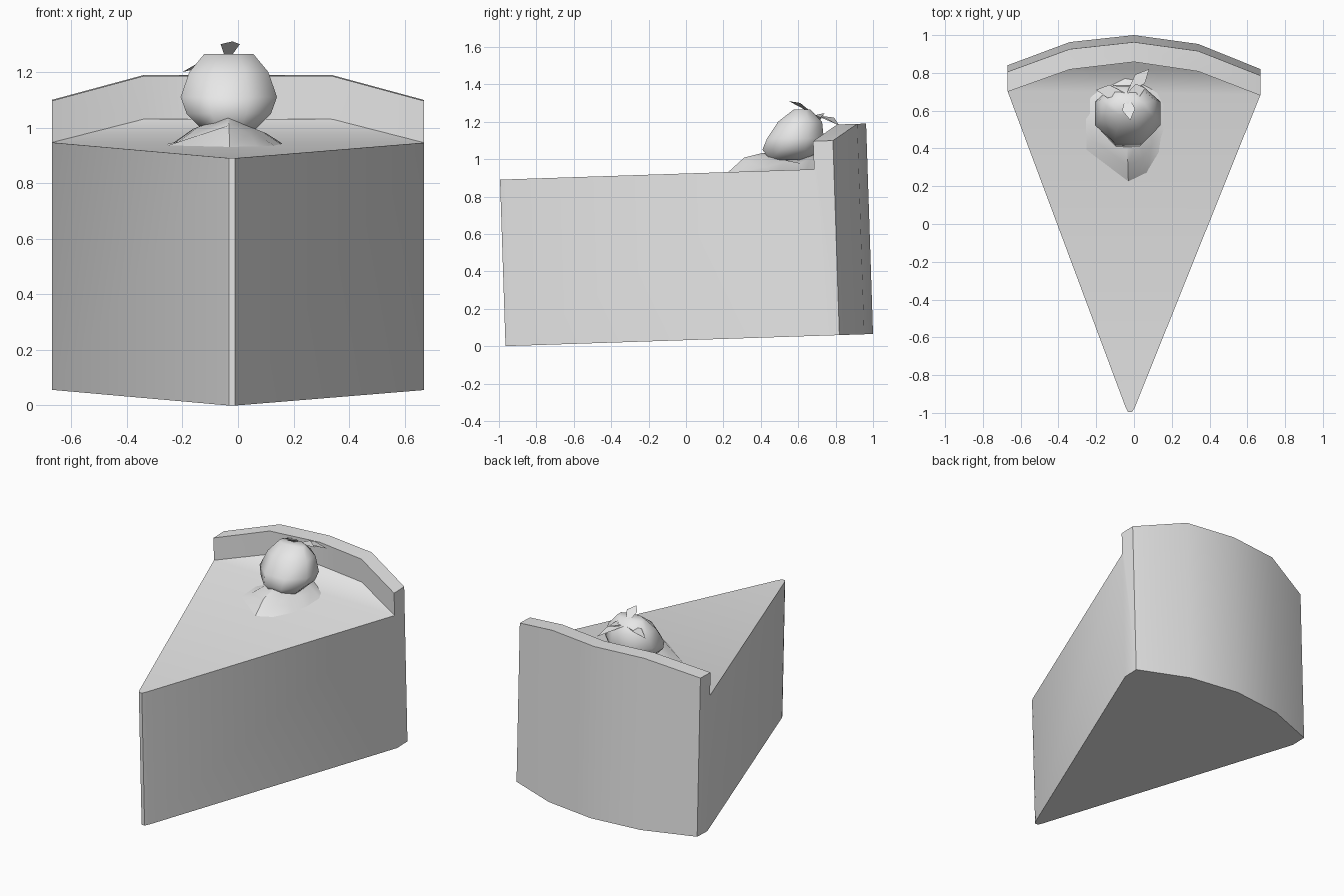
import bpy, bmesh, math
from mathutils import Vector

cube = bpy.data.objects.get("Cube")
if cube:
    bpy.data.objects.remove(cube, do_unlink=True)

grey = bpy.data.materials.new("plain_grey")
grey.use_nodes = True
grey.diffuse_color = (0.8, 0.8, 0.8, 1)
grey.node_tree.nodes["Principled BSDF"].inputs["Base Color"].default_value = (0.8, 0.8, 0.8, 1)


def finish(bm, name, angle):
    """Turn a bmesh into a named, shaded object."""
    bmesh.ops.recalc_face_normals(bm, faces=bm.faces)
    mesh = bpy.data.meshes.new(name)
    bm.to_mesh(mesh)
    bm.free()
    mesh.materials.append(grey)
    obj = bpy.data.objects.new(name, mesh)
    bpy.context.collection.objects.link(obj)
    bpy.ops.object.select_all(action="DESELECT")
    obj.select_set(True)
    bpy.context.view_layer.objects.active = obj
    bpy.ops.object.shade_smooth_by_angle(angle=math.radians(angle))
    return obj


def loft(bm, rings, cap_start=True, cap_end=True):
    """Skin a list of equal closed rings."""
    loops = [[bm.verts.new(p) for p in ring] for ring in rings]
    for a, b in zip(loops, loops[1:]):
        for i in range(len(a)):
            j = (i + 1) % len(a)
            bm.faces.new((a[i], a[j], b[j], b[i]))
    if cap_start:
        bm.faces.new(loops[0])
    if cap_end:
        bm.faces.new(loops[-1])


# Cake wedge with a raised rim, leaning slightly
bm = bmesh.new()
TILT = 0.033


def row(points, z, rise=0.0):
    verts = []
    for x, y in points:
        h = z + (rise if abs(x) < 0.5 and y > 0.5 else 0)
        verts.append(bm.verts.new((x, y - TILT * h, h + TILT * (y + 0.97))))
    return verts


def arc(side, mid, centre):
    pts = [(0.67, side), (0.34, mid), (0, centre), (-0.34, mid), (-0.67, side)]
    return [(x, y - 0.015 * x) for x, y in pts]


tip = [(-0.045, -0.94), (-0.032, -0.965), (-0.01, -0.965), (0.005, -0.94)]
inner, outer = arc(0.724, 0.85, 0.895), arc(0.83, 0.958, 1.0)
ends = [inner[0], inner[-1]]
tip_low, tip_top = row(tip, 0), row(tip, 0.89)
end_low, out_low = row(ends, 0), row(outer, 0)
in_top = row(inner, 0.89, 0.08)
rim_in, rim_out = row(inner, 1.04, 0.085), row(outer, 1.04, 0.085)

bm.faces.new(tip_low + [end_low[0]] + out_low + [end_low[1]])
bm.faces.new(tip_top + [in_top[0], in_top[-1]])
bm.faces.new(in_top)
wall_low = [end_low[1]] + tip_low + [end_low[0]]
wall_top = [in_top[-1]] + tip_top + [in_top[0]]
for low, top in ((wall_low, wall_top), (out_low, rim_out), (in_top, rim_in), (rim_in, rim_out)):
    for i in range(len(low) - 1):
        bm.faces.new((low[i], low[i + 1], top[i + 1], top[i]))
for e, k in ((0, 0), (1, -1)):
    bm.faces.new((end_low[e], out_low[k], rim_out[k], rim_in[k], in_top[k]))
finish(bm, "cake_slice", 50)

# Cream dollop under the fruit
bm = bmesh.new()
outline = [(-0.03, 0.225), (0.07, 0.27), (0.14, 0.37), (0.25, 0.46), (0.28, 0.66),
           (0.12, 0.78), (-0.05, 0.82), (-0.31, 0.70), (-0.27, 0.40)]
rings = [[(x, y, 0.93) for x, y in outline]]
for s, peak in ((0.75, 1.015), (0.45, 1.04)):
    ring = []
    for x, y in outline:
        px, py = -0.04 + (x + 0.04) * s, 0.57 + (y - 0.57) * s
        ring.append((px, py, peak - 0.4 * abs(px + 0.05)))
    rings.append(ring)
loft(bm, rings)
finish(bm, "cream_dollop", 40)

# Faceted berry: each ring is height, centre y, x radius, y radius
bm = bmesh.new()
sections = [(0.995, 0.54, 0.10, 0.09), (1.05, 0.57, 0.155, 0.165), (1.11, 0.585, 0.177, 0.155),
            (1.20, 0.61, 0.145, 0.12), (1.265, 0.62, 0.09, 0.045)]
rings = []
for z, cy, rx, ry in sections:
    angles = [math.tau * (i + 0.5) / 8 for i in range(8)]
    rings.append([(-0.033 + rx * 1.06 * math.cos(a), cy + ry * 1.06 * math.sin(a), z)
                  for a in angles])
loft(bm, rings)
finish(bm, "berry", 50)

# Thin pointed leaves on the crown
bm = bmesh.new()
base = Vector((-0.04, 0.69, 1.235))
for target in ((-0.02, 0.55, 1.31), (0.08, 0.82, 1.18), (-0.20, 0.71, 1.20), (0.06, 0.72, 1.22)):
    end = Vector(target)
    along = end - base
    across = Vector((-along.y, along.x, 0)).normalized() * 0.035
    middle = base + along * 0.6 + Vector((0, 0, 0.02))
    bm.faces.new([bm.verts.new(p) for p in (base, middle - across, end, middle + across)])
finish(bm, "berry_leaves", 30)
